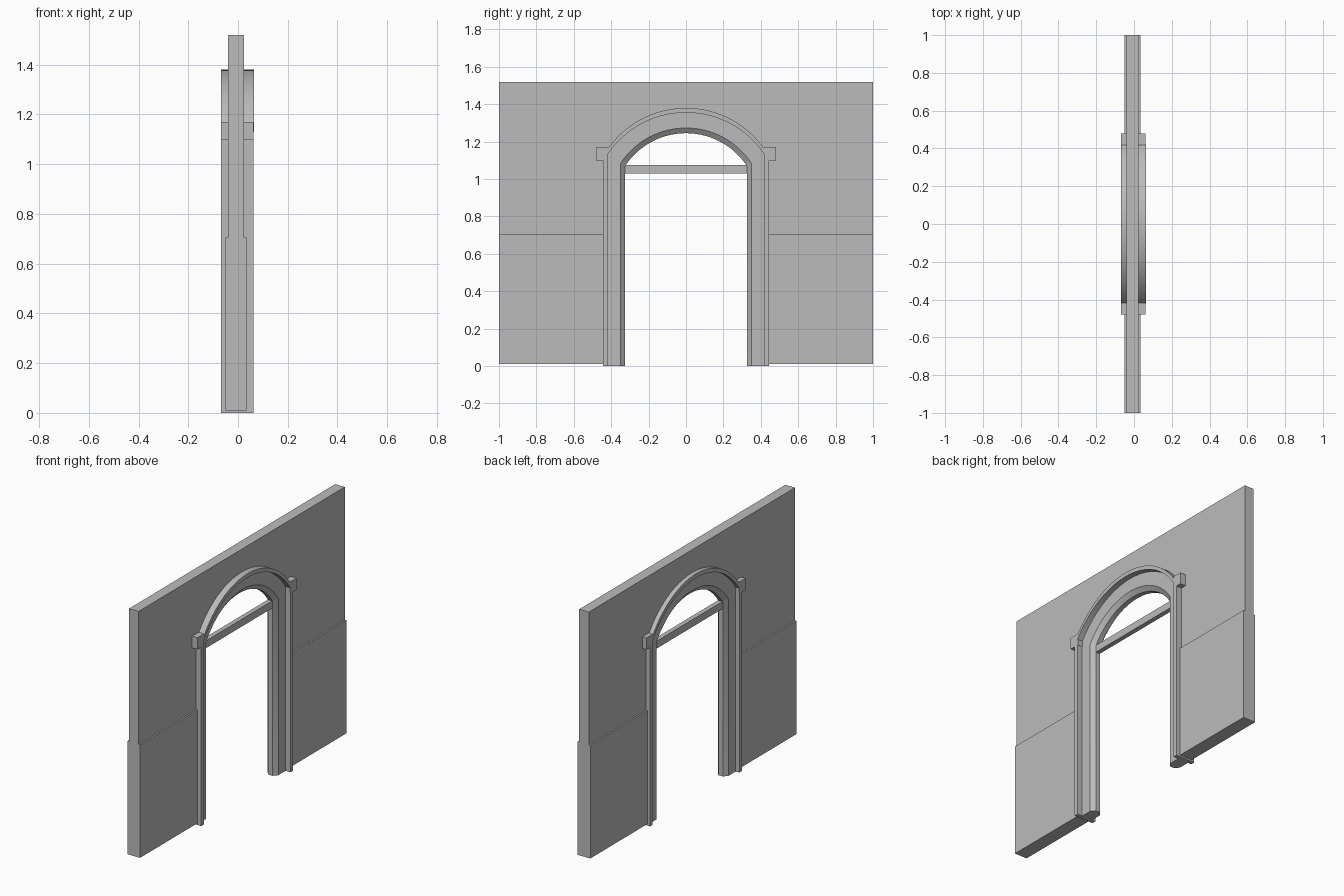
import bpy, bmesh, math

cube = bpy.data.objects.get("Cube")
if cube:
    bpy.data.objects.remove(cube, do_unlink=True)

MID = -0.0075      # centre plane of the wall thickness
SPAN = 0.325       # half width of the opening
STEPS = 32

grey = bpy.data.materials.new("plain_grey")
grey.use_nodes = True
grey.diffuse_color = (0.5, 0.5, 0.5, 1)
grey.node_tree.nodes["Principled BSDF"].inputs["Base Color"].default_value = (0.5, 0.5, 0.5, 1)


def finish(name, bm, smooth=False):
    bmesh.ops.recalc_face_normals(bm, faces=bm.faces)
    mesh = bpy.data.meshes.new(name)
    bm.to_mesh(mesh)
    bm.free()
    obj = bpy.data.objects.new(name, mesh)
    bpy.context.collection.objects.link(obj)
    mesh.materials.append(grey)
    if smooth:
        bpy.ops.object.select_all(action='DESELECT')
        obj.select_set(True)
        bpy.context.view_layer.objects.active = obj
        bpy.ops.object.shade_smooth_by_angle(angle=math.radians(30))
    return obj


def slab(name, outline, x0, x1, smooth=False):
    """Extrude a (y, z) outline through the thickness."""
    bm = bmesh.new()
    face = bm.faces.new([bm.verts.new((x0, y, z)) for y, z in outline])
    out = bmesh.ops.extrude_face_region(bm, geom=[face])
    moved = [v for v in out["geom"] if isinstance(v, bmesh.types.BMVert)]
    bmesh.ops.translate(bm, verts=moved, vec=(x1 - x0, 0, 0))
    return finish(name, bm, smooth)


def box(name, y0, y1, z0, z1, x0, x1):
    return slab(name, [(y0, z0), (y1, z0), (y1, z1), (y0, z1)], x0, x1)


def arc(half, spring, apex):
    """Segmental arch from -y to +y."""
    rise = apex - spring
    r = (half ** 2 + rise ** 2) / (2 * rise)
    a = math.asin(half / r)
    return [(r * math.sin(t), apex - r + r * math.cos(t))
            for t in (a * (2 * i / STEPS - 1) for i in range(STEPS + 1))]


def portal(half, spring, apex, base=0):
    """Opening outline: jamb, arch, jamb."""
    return [(-half, base)] + arc(half, spring, apex) + [(half, base)]


# Wall with arched opening
hole = portal(0.43, 1.14, 1.367, 0.01)
slab("wall", [(-1, 0.01)] + hole + [(1, 0.01), (1, 1.52), (-1, 1.52)], MID - 0.0325, MID + 0.0325)

# Splayed lining swept around the opening: (position across, half thickness)
inner, outer = portal(SPAN, 1.07, 1.245), portal(0.425, 1.125, 1.357)
section = [(0, 0.015), (0.25, 0.036), (1, 0.036)]
ring = [(t, MID + d) for t, d in section] + [(t, MID - d) for t, d in reversed(section)]
bm = bmesh.new()
rows = [[bm.verts.new((x, a[0] + (b[0] - a[0]) * t, a[1] + (b[1] - a[1]) * t)) for t, x in ring]
        for a, b in zip(inner, outer)]
for r0, r1 in zip(rows, rows[1:]):
    for i in range(len(ring)):
        j = (i + 1) % len(ring)
        bm.faces.new((r0[i], r0[j], r1[j], r1[i]))
bm.faces.new(rows[0])
bm.faces.new(rows[-1])
finish("opening_lining", bm, True)

# Raised arch moulding
slab("arch_moulding", arc(0.42, 1.16, 1.38) + arc(0.42, 1.13, 1.355)[::-1], -0.068, 0.064, True)

# Parts on both sides
for side, s in (("left", 1), ("right", -1)):
    box(side + "_jamb_moulding", s * 0.42, s * 0.445, 0, 1.14, -0.068, 0.062)
    box(side + "_impost_block", s * 0.418, s * 0.48, 1.098, 1.17, -0.068, 0.062)
    box(side + "_wainscot", s * 0.44, s * 1, 0.01, 0.705, MID - 0.0425, MID + 0.0425)

# Bar under the fanlight
box("transom_bar", -SPAN - 0.005, SPAN + 0.005, 1.03, 1.075, MID - 0.0145, MID + 0.0145)
